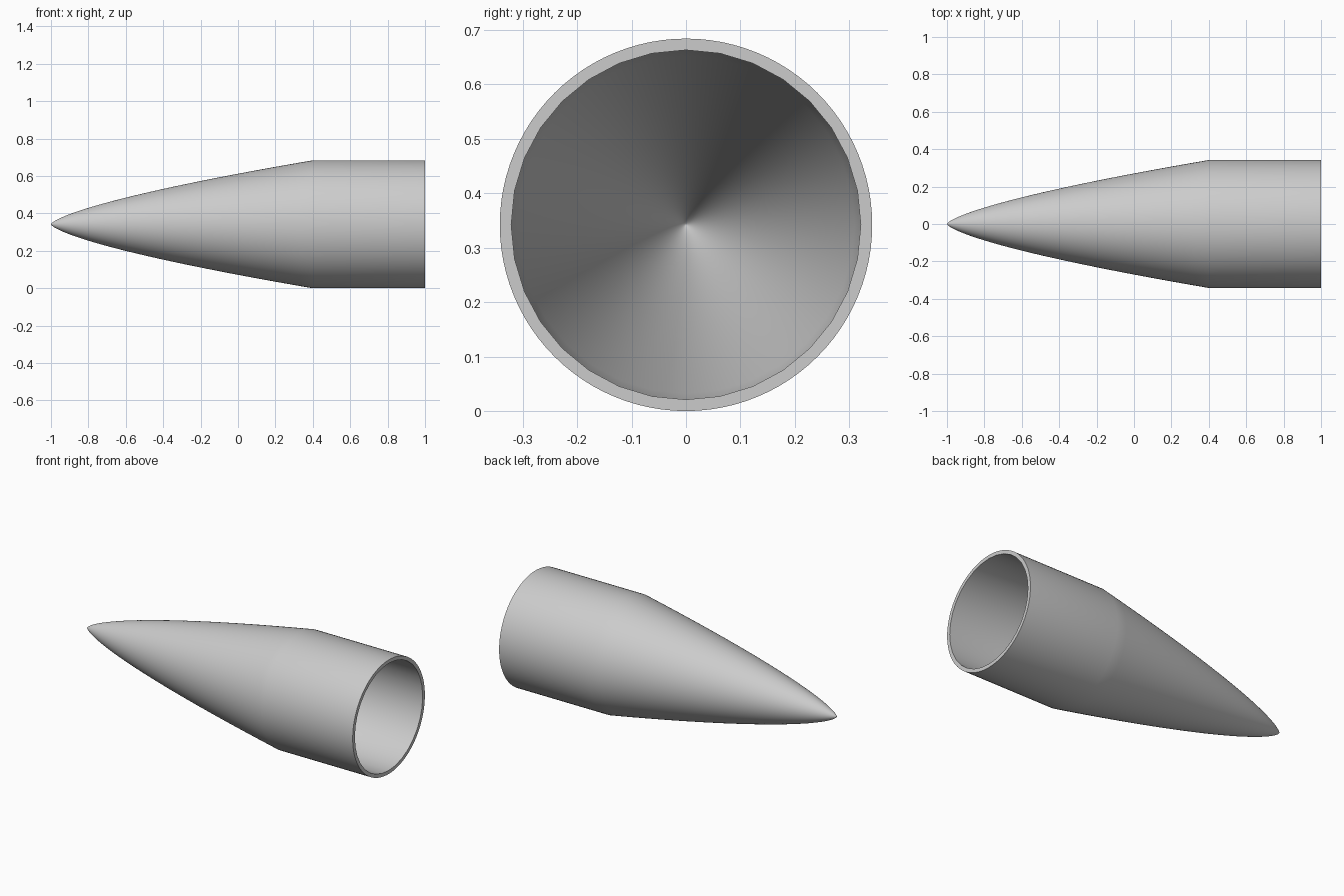
import bpy, bmesh, math

cube = bpy.data.objects.get("Cube")
if cube:
    bpy.data.objects.remove(cube, do_unlink=True)

RADIUS, WALL = 0.342, 0.021
TIP, SHOULDER, BASE = -1.0, 0.4, 1.0
POWER, STEPS = 0.7, 40

grey = bpy.data.materials.new("light grey")
grey.use_nodes = True
colour = (0.6, 0.6, 0.6, 1)
grey.diffuse_color = colour
grey.node_tree.nodes["Principled BSDF"].inputs["Base Color"].default_value = colour


def lathe(bm, tip, radius, sides):
    """Turn a power-curve nose and straight sleeve about x; return the open rim edges."""
    apex = bm.verts.new((tip, 0, RADIUS))
    stations = []
    for i in range(1, STEPS + 1):
        t = (i / STEPS) ** 2          # finer spacing towards the tip
        stations.append((tip + (SHOULDER - tip) * t, radius * t ** POWER))
    stations.append((BASE, radius))
    previous = None
    for x, r in stations:
        angles = [math.tau * k / sides for k in range(sides)]
        ring = [bm.verts.new((x, r * math.cos(a), RADIUS + r * math.sin(a)))
                for a in angles]
        for k in range(sides):
            n = (k + 1) % sides
            if previous:
                bm.faces.new((previous[k], previous[n], ring[n], ring[k]))
            else:
                bm.faces.new((apex, ring[n], ring[k]))
        previous = ring
    return [bm.edges.get((previous[k], previous[(k + 1) % sides])) for k in range(sides)]


# Hollow nose cone: outer skin, inner bore, flat annular rim
bm = bmesh.new()
rim = lathe(bm, TIP, RADIUS, 96)
rim += lathe(bm, TIP + 2 * WALL, RADIUS - WALL, 32)
bmesh.ops.triangle_fill(bm, edges=rim, use_beauty=True, normal=(1, 0, 0))
bmesh.ops.recalc_face_normals(bm, faces=bm.faces)
mesh = bpy.data.meshes.new("nose_cone")
bm.to_mesh(mesh)
bm.free()
mesh.materials.append(grey)

nose_cone = bpy.data.objects.new("nose_cone", mesh)
bpy.context.collection.objects.link(nose_cone)
bpy.ops.object.select_all(action='DESELECT')
nose_cone.select_set(True)
bpy.context.view_layer.objects.active = nose_cone
bpy.ops.object.shade_smooth_by_angle(angle=math.radians(30))
